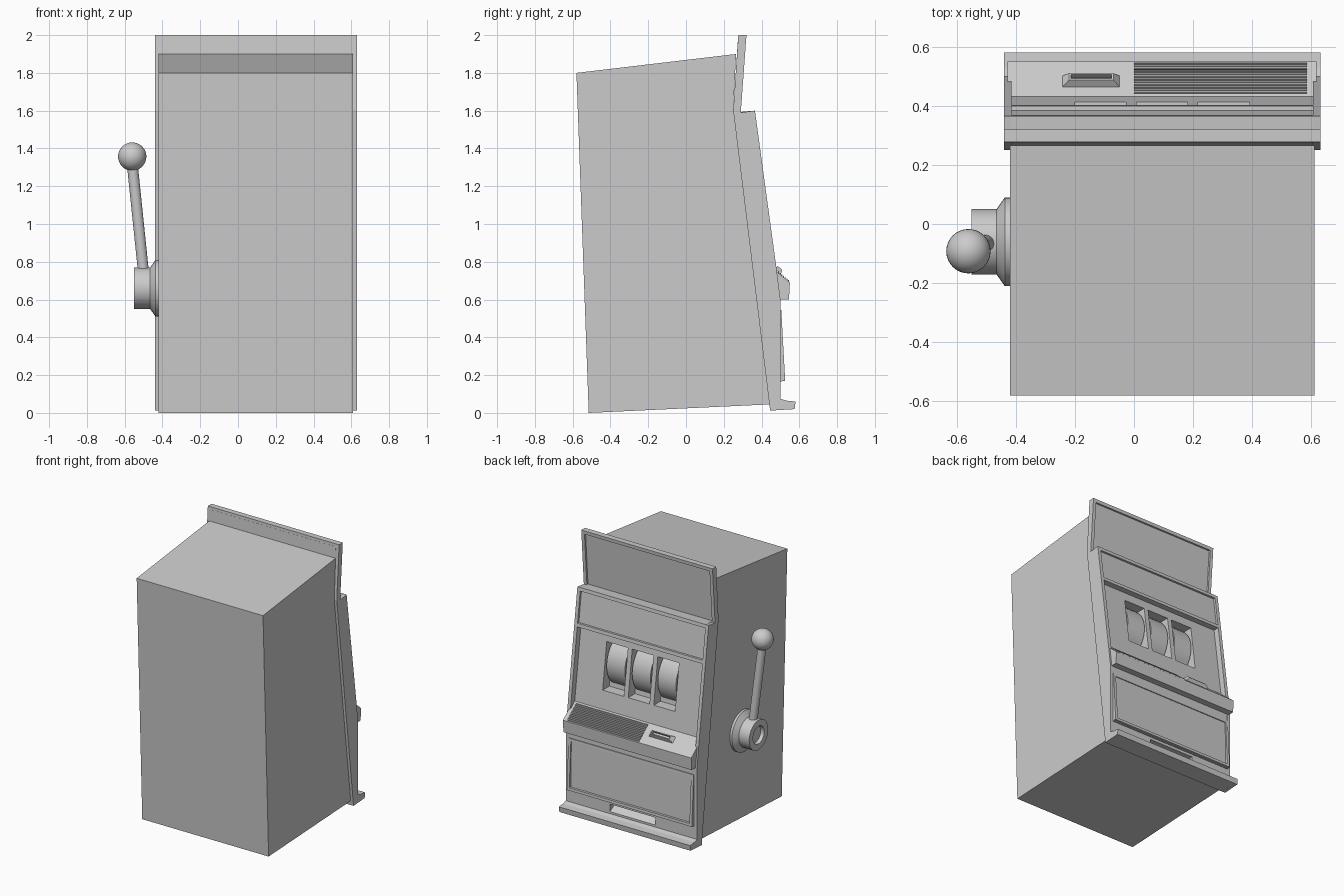
import bpy, bmesh, math
from mathutils import Matrix, Vector

if "Cube" in bpy.data.objects:
    bpy.data.objects.remove(bpy.data.objects["Cube"])

def finish(name, bm):
    bmesh.ops.recalc_face_normals(bm, faces=bm.faces[:])
    me = bpy.data.meshes.new(name)
    bm.to_mesh(me)
    bm.free()
    ob = bpy.data.objects.new(name, me)
    bpy.context.collection.objects.link(ob)
    return ob

def add_prism(bm, x0, x1, prof):
    """Extrude a (y, z) profile from x0 to x1."""
    a = [bm.verts.new((x0, y, z)) for y, z in prof]
    b = [bm.verts.new((x1, y, z)) for y, z in prof]
    bm.faces.new(a)
    bm.faces.new(b[::-1])
    n = len(prof)
    for i in range(n):
        j = (i + 1) % n
        bm.faces.new((a[i], a[j], b[j], b[i]))

def prisms(name, parts):
    bm = bmesh.new()
    for x0, x1, prof in parts:
        add_prism(bm, x0, x1, prof)
    return finish(name, bm)

def smooth(ob):
    bpy.ops.object.select_all(action='DESELECT')
    ob.select_set(True)
    bpy.context.view_layer.objects.active = ob
    bpy.ops.object.shade_smooth_by_angle(angle=math.radians(35))

def front(z):   # sloping front edge of the cheeks
    return 0.365 + (1.6 - z) * 0.137

def back(z):    # sloping joint with the cabinet
    return 0.25 + (1.6 - z) * 0.12

def slab(z0, z1, recess):
    return [(back(z0) - 0.01, z0), (front(z0) - recess, z0),
            (front(z1) - recess, z1), (back(z1) - 0.01, z1)]

L, R = -0.42, 0.61          # cabinet sides
OL, OR, T = -0.44, 0.63, 0.025   # fascia sides and cheek thickness
IL, IR = OL + T, OR - T

# Cabinet body
prisms("cabinet", [(L, R, [(-0.515, 0.0), (0.445, 0.045), (0.25, 1.6), (0.265, 1.9), (-0.58, 1.8)])])

# Side cheeks of the fascia
cheek = [(0.445, 0.015), (0.5, 0.015), (0.5, 0.6), (0.477, 0.78), (0.365, 1.6),
         (0.29, 1.59), (0.32, 2.0), (0.277, 2.0), (0.25, 1.6)]
prisms("side_cheeks", [(OL, IL, cheek), (IR, OR, cheek)])

# Top sign: recessed panel and top rim
prisms("sign_panel", [(IL, IR, [(0.25, 1.59), (0.277, 1.59), (0.305, 1.98), (0.275, 1.98)])])
prisms("sign_top_rim", [(IL, IR, [(0.2755, 1.975), (0.318, 1.975), (0.32, 2.0), (0.277, 2.0)])])

# Upper panel with its two rails
prisms("upper_panel", [(IL, IR, slab(1.34, 1.59, 0.016))])
prisms("upper_rails", [(IL, IR, [(0.25, 1.575), (front(1.575), 1.575), (0.365, 1.6), (0.25, 1.59)]),
                       (IL, IR, slab(1.325, 1.35, 0.0))])

# Reel panel made of strips around three windows
W0, W1, DIV = -0.2, 0.39, 0.035
zb, zt, rec = 0.92, 1.26, 0.045
ww = (W1 - W0 - 2 * DIV) / 3
strips = [(IL, IR, slab(zt, 1.33, rec)), (IL, IR, slab(0.76, zb, rec)),
          (IL, W0, slab(zb, zt, rec)), (W1, IR, slab(zb, zt, rec))]
for i in (1, 2):
    x = W0 + i * ww + (i - 1) * DIV
    strips.append((x, x + DIV, slab(zb, zt, rec)))
prisms("reel_panel", strips)

# Reels
for i in range(3):
    bm = bmesh.new()
    cx = W0 + ww / 2 + i * (ww + DIV)
    bmesh.ops.create_cone(bm, cap_ends=True, segments=48, radius1=0.2, radius2=0.2, depth=ww - 0.025,
                          matrix=Matrix.Translation((cx, 0.185, 1.09)) @ Matrix.Rotation(math.pi / 2, 4, 'Y'))
    smooth(finish(f"reel_{i + 1}", bm))

# Console shelf
prisms("console", [(OL + 0.012, OR - 0.012, [(0.38, 0.6), (0.545, 0.6), (0.55, 0.69), (0.43, 0.79), (0.38, 0.79)])])

# Console grille slats
def deck(y):
    return 0.69 + (0.55 - y) * 0.1 / 0.12
slats = []
for i in range(12):
    y = 0.44 + i * 0.009
    slats.append((0.0, 0.585, [(y, deck(y) - 0.002), (y + 0.006, deck(y + 0.006) - 0.002),
                               (y + 0.007, deck(y) + 0.003), (y + 0.003, deck(y) + 0.006)]))
prisms("grille_slats", slats)

# Coin slot bezel, tapered with a sunken slot
bm = bmesh.new()
bmesh.ops.create_cube(bm, size=1)
top = max(bm.faces, key=lambda f: f.calc_center_median().z)
for v in bm.verts:
    up = v.co.z > 0
    v.co = Vector((v.co.x * (0.15 if up else 0.2), v.co.y * (0.03 if up else 0.052), 0.026 if up else -0.004))
bmesh.ops.inset_region(bm, faces=[top], thickness=0.009)
hole = bmesh.ops.extrude_discrete_faces(bm, faces=[top])["faces"][0]
bmesh.ops.translate(bm, verts=hole.verts[:], vec=(0, 0, -0.018))
bm.transform(Matrix.Translation((-0.145, 0.482, deck(0.482))) @ Matrix.Rotation(-math.atan2(0.1, 0.12), 4, 'X'))
finish("coin_slot", bm)

# Lower panel: backing, then a raised picture frame
prisms("lower_panel", [(IL, IR, [(0.41, 0.165), (0.507, 0.165), (0.497, 0.6), (0.38, 0.6)])])
def rim(z0, z1):
    f = lambda z: 0.525 - (z - 0.17) * 0.055
    return [(0.49, z0), (f(z0), z0), (f(z1), z1), (0.49, z1)]
prisms("lower_frame", [(IL, IR, rim(0.17, 0.19)), (IL, IR, rim(0.525, 0.545)),
                       (IL, IL + 0.02, rim(0.19, 0.525)), (IR - 0.02, IR, rim(0.19, 0.525))])

# Payout band with a sloped tray opening
P0, P1 = -0.1, 0.27
def box(z0, z1, y1=0.5):
    return [(0.43, z0), (y1, z0), (y1, z1), (0.43, z1)]
prisms("payout_band", [(IL, P0, box(0.06, 0.166)), (P1, IR, box(0.06, 0.166)),
                       (P0, P1, box(0.145, 0.166)),
                       (P0, P1, [(0.43, 0.06), (0.5, 0.06), (0.5, 0.09), (0.45, 0.12), (0.45, 0.166), (0.43, 0.166)])])

# Base ledge
prisms("base_ledge", [(OL, OR, [(0.445, 0.012), (0.575, 0.02), (0.58, 0.06), (0.53, 0.065), (0.5, 0.075), (0.44, 0.075)])])

# Lever hub: lathed flange, barrel and recessed face
bm = bmesh.new()
prof = [(-0.415, 0.15), (-0.437, 0.15), (-0.465, 0.11), (-0.55, 0.11), (-0.55, 0.065), (-0.525, 0.06), (-0.525, 0.0)]
vs = [bm.verts.new((x, -0.06, 0.66 + r)) for x, r in prof]
es = [bm.edges.new(p) for p in zip(vs, vs[1:])]
bmesh.ops.spin(bm, geom=vs + es, cent=(0, -0.06, 0.66), axis=(1, 0, 0), angle=2 * math.pi, steps=32)
bmesh.ops.remove_doubles(bm, verts=bm.verts[:], dist=1e-4)
smooth(finish("lever_hub", bm))

# Lever arm
a, b = Vector((-0.5, -0.065, 0.74)), Vector((-0.56, -0.09, 1.32))
bm = bmesh.new()
bmesh.ops.create_cone(bm, cap_ends=True, segments=24, radius1=0.029, radius2=0.029, depth=(b - a).length,
                      matrix=Matrix.Translation((a + b) / 2) @ (b - a).to_track_quat('Z', 'Y').to_matrix().to_4x4())
smooth(finish("lever_arm", bm))

# Lever knob
bm = bmesh.new()
bmesh.ops.create_uvsphere(bm, u_segments=32, v_segments=16, radius=0.075,
                          matrix=Matrix.Translation((-0.56, -0.092, 1.357)))
smooth(finish("lever_knob", bm))
